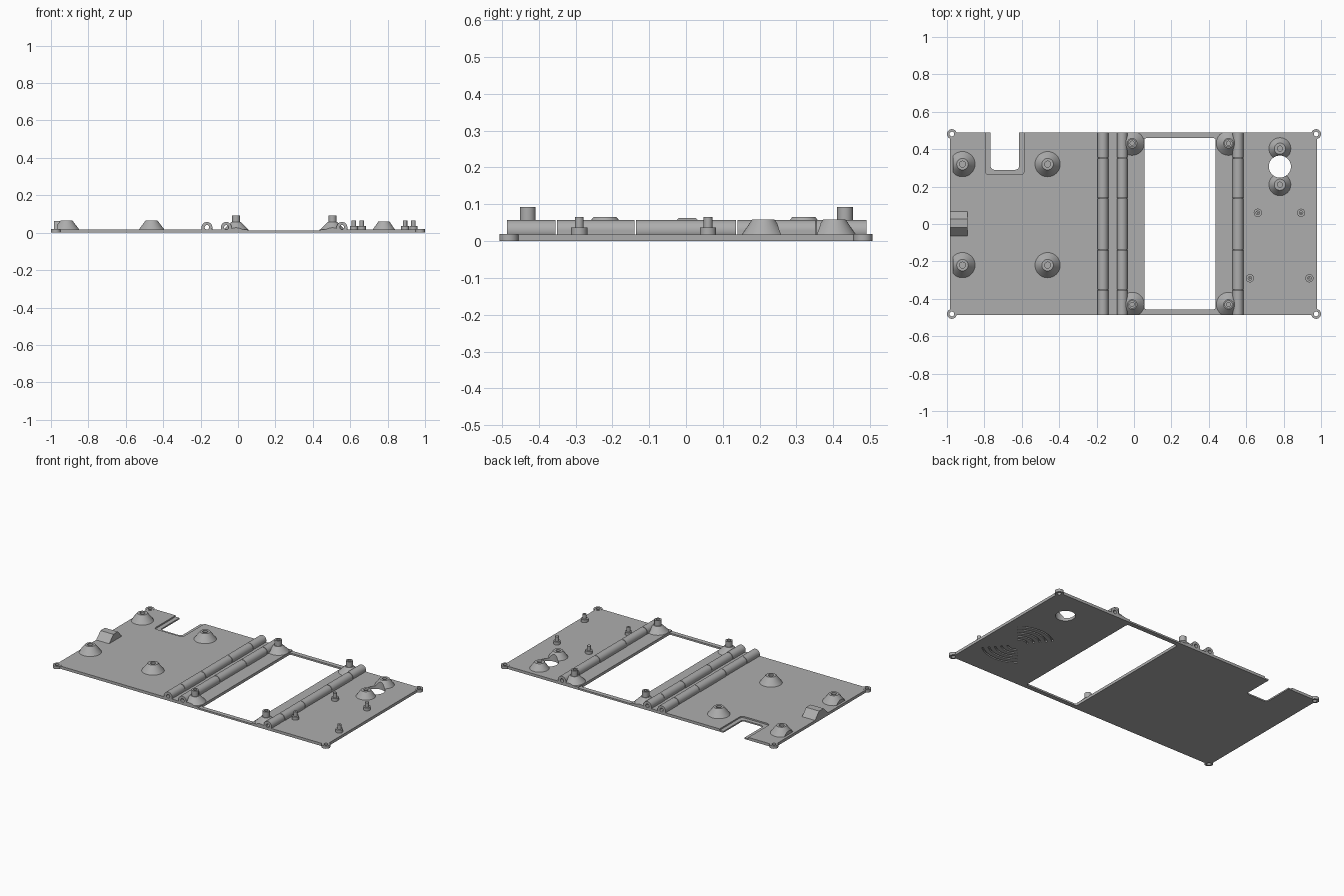
import bpy, bmesh, math
from mathutils import Matrix

if "Cube" in bpy.data.objects:
    bpy.data.objects.remove(bpy.data.objects["Cube"])

T = 0.018          # plate thickness
grey = bpy.data.materials.new("matte grey")
grey.diffuse_color = (0.42, 0.42, 0.42, 1)
grey.use_nodes = True
grey.node_tree.nodes["Principled BSDF"].inputs["Base Color"].default_value = grey.diffuse_color
cutters = []


def finish(name, bm, smooth=True):
    bmesh.ops.recalc_face_normals(bm, faces=bm.faces)
    me = bpy.data.meshes.new(name)
    bm.to_mesh(me)
    bm.free()
    me.materials.append(grey)
    ob = bpy.data.objects.new(name, me)
    bpy.context.collection.objects.link(ob)
    if smooth:
        shade(ob)
    return ob


def shade(ob):
    bpy.ops.object.select_all(action='DESELECT')
    ob.select_set(True)
    bpy.context.view_layer.objects.active = ob
    bpy.ops.object.shade_smooth_by_angle(angle=math.radians(30))


def prism(name, pts, z0, z1):
    """Extrude a flat outline from z0 to z1."""
    bm = bmesh.new()
    f = bm.faces.new([bm.verts.new((x, y, z0)) for x, y in pts])
    new = bmesh.ops.extrude_face_region(bm, geom=[f])["geom"]
    bmesh.ops.translate(bm, vec=(0, 0, z1 - z0),
                        verts=[v for v in new if isinstance(v, bmesh.types.BMVert)])
    return finish(name, bm, False)


def rounded(name, x0, x1, y0, y1, z0, z1, r=0.0):
    if r == 0:
        return prism(name, [(x0, y0), (x1, y0), (x1, y1), (x0, y1)], z0, z1)
    pts = []
    for i, (cx, cy) in enumerate([(x1 - r, y1 - r), (x0 + r, y1 - r),
                                  (x0 + r, y0 + r), (x1 - r, y0 + r)]):
        for k in range(6):
            a = math.pi / 2 * (i + k / 5)
            pts.append((cx + r * math.cos(a), cy + r * math.sin(a)))
    return prism(name, pts, z0, z1)


def disc(name, x, y, r, z0, z1, n=32):
    return prism(name, [(x + r * math.cos(2 * math.pi * k / n),
                         y + r * math.sin(2 * math.pi * k / n)) for k in range(n)], z0, z1)


def lathe(name, profile, loc, along_y=False, n=32):
    """Revolve a closed (radius, height) profile around its axis."""
    bm = bmesh.new()
    rings = [[bm.verts.new((r * math.cos(2 * math.pi * k / n),
                            r * math.sin(2 * math.pi * k / n), z)) for r, z in profile]
             for k in range(n)]
    m = len(profile)
    for k in range(n):
        a, b = rings[k], rings[(k + 1) % n]
        for j in range(m):
            bm.faces.new([a[j], b[j], b[(j + 1) % m], a[(j + 1) % m]])
    if along_y:
        bmesh.ops.rotate(bm, verts=bm.verts, matrix=Matrix.Rotation(math.radians(-90), 3, 'X'))
    bmesh.ops.translate(bm, verts=bm.verts, vec=loc)
    return finish(name, bm)


def cut(ob, tools, op='DIFFERENCE'):
    bpy.context.view_layer.objects.active = ob
    for t in tools:
        mod = ob.modifiers.new("cut", 'BOOLEAN')
        mod.operation, mod.solver, mod.object = op, 'EXACT', t
        bpy.ops.object.modifier_apply(modifier=mod.name)
    shade(ob)


def cutter(ob):
    ob.hide_render = True
    cutters.append(ob)
    return ob


# Cutters for the window, cable notch, round opening and thinned ledges
window = cutter(rounded("window_cutter", 0.055, 0.437, -0.457, 0.46, -0.1, 0.2, 0.014))
notch = cutter(rounded("notch_cutter", -0.767, -0.614, 0.29, 0.7, -0.1, 0.2, 0.02))
notch_ledge = cutter(rounded("notch_ledge_cutter", -0.795, -0.587, 0.264, 0.7, 0.009, 0.2, 0.02))
opening = cutter(disc("opening_cutter", 0.78, 0.307, 0.059, -0.1, 0.2, 48))
ledges = [cutter(rounded("bar_ledge_cutter", 0.052, 0.44, a, b, 0.011, 0.2))
          for a, b in ((-0.6, -0.45), (0.45, 0.6))]
envelope = cutter(rounded("envelope", -0.967, 0.979, -0.486, 0.49, -0.01, 0.3))

corners = [(sx * 0.974, sy * 0.481) for sx in (-1, 1) for sy in (-1, 1)]
corner_holes = [cutter(disc("corner_hole_cutter", x, y, 0.0125, -0.1, 0.1, 24)) for x, y in corners]

# Speaker grooves in the underside: concentric arcs on opposite sides
arcs = []
for i in range(5):
    r = 0.06 + 0.037 * i
    for start in (math.radians(50), math.radians(230)):
        ang = [start + math.radians(80) * k / 14 for k in range(15)]
        ring = [((r + 0.005) * math.cos(a), (r + 0.005) * math.sin(a)) for a in ang]
        ring += [((r - 0.005) * math.cos(a), (r - 0.005) * math.sin(a)) for a in reversed(ang)]
        arcs.append(cutter(prism("groove_cutter", [(0.778 + x, -0.13 + y) for x, y in ring],
                                 -0.02, 0.01)))

# Base plate
plate = rounded("base_plate", -0.983, 0.979, -0.486, 0.49, 0, T)
cut(plate, [window, notch, notch_ledge, opening] + ledges + corner_holes + arcs)

# Corner eyelets
for x, y in corners:
    lathe("corner_eyelet", [(0.0125, 0), (0.026, 0), (0.026, 0.019), (0.0125, 0.019)], (x, y, 0))

# Hinges: hollow knuckles with webs on alternating sides
stops = [-0.486, -0.352, -0.138, 0.138, 0.353, 0.49]
R, g = 0.0287, 0.0018
for hx in (-0.166, -0.063, 0.556):
    for i in range(5):
        y0, y1 = stops[i] + g * (i > 0), stops[i + 1] - g * (i < 4)
        lathe("hinge_knuckle", [(0.012, 0), (R, 0), (R, y1 - y0), (0.012, y1 - y0)],
              (hx, y0, R), True)
        s = 1 if i % 2 else -1
        xa, xb = sorted((hx + s * 0.018, hx + s * R))
        rounded("hinge_web", xa, xb, y0, y1, T - 0.004, R)

# Conical bosses on the wide panel
for x in (-0.917, -0.462):
    for y in (0.32, -0.22):
        boss = lathe("cone_boss", [(0.016, T - 0.002), (0.069, T - 0.002),
                                   (0.031, 0.066), (0.016, 0.066)], (x, y, 0))
        if x < -0.9:
            cut(boss, [envelope], 'INTERSECT')

# Tall standoffs at the window corners
for x in (-0.01, 0.505):
    for y in (0.432, -0.43):
        post = lathe("window_standoff", [(0.011, T - 0.002), (0.067, T - 0.002), (0.026, 0.057),
                                         (0.0215, 0.057), (0.0215, 0.093), (0.011, 0.093)],
                     (x, y, 0))
        cut(post, [window])
        cut(post, [envelope], 'INTERSECT')

# Bosses on either side of the round opening
for y in (0.403, 0.21):
    boss = lathe("opening_boss", [(0.014, T - 0.002), (0.06, T - 0.002),
                                  (0.03, 0.059), (0.014, 0.059)], (0.78, y, 0))
    cut(boss, [opening])

# Stepped locating pins
for x, y in ((0.662, 0.06), (0.893, 0.06), (0.62, -0.29), (0.938, -0.29)):
    lathe("locating_pin", [(0.003, T - 0.002), (0.022, T - 0.002), (0.022, 0.037),
                           (0.012, 0.037), (0.012, 0.066), (0.003, 0.066)], (x, y, 0), n=24)

# Sloped latch block on the outer edge
bm = bmesh.new()
side = [bm.verts.new((-0.983, y, z)) for y, z in
        ((-0.066, T - 0.002), (0.07, T - 0.002), (0.026, 0.063), (-0.02, 0.063))]
f = bm.faces.new(side)
new = bmesh.ops.extrude_face_region(bm, geom=[f])["geom"]
bmesh.ops.translate(bm, vec=(0.094, 0, 0), verts=[v for v in new if isinstance(v, bmesh.types.BMVert)])
finish("latch_block", bm, False)

# Remove the helpers
for c in cutters:
    bpy.data.objects.remove(c)
